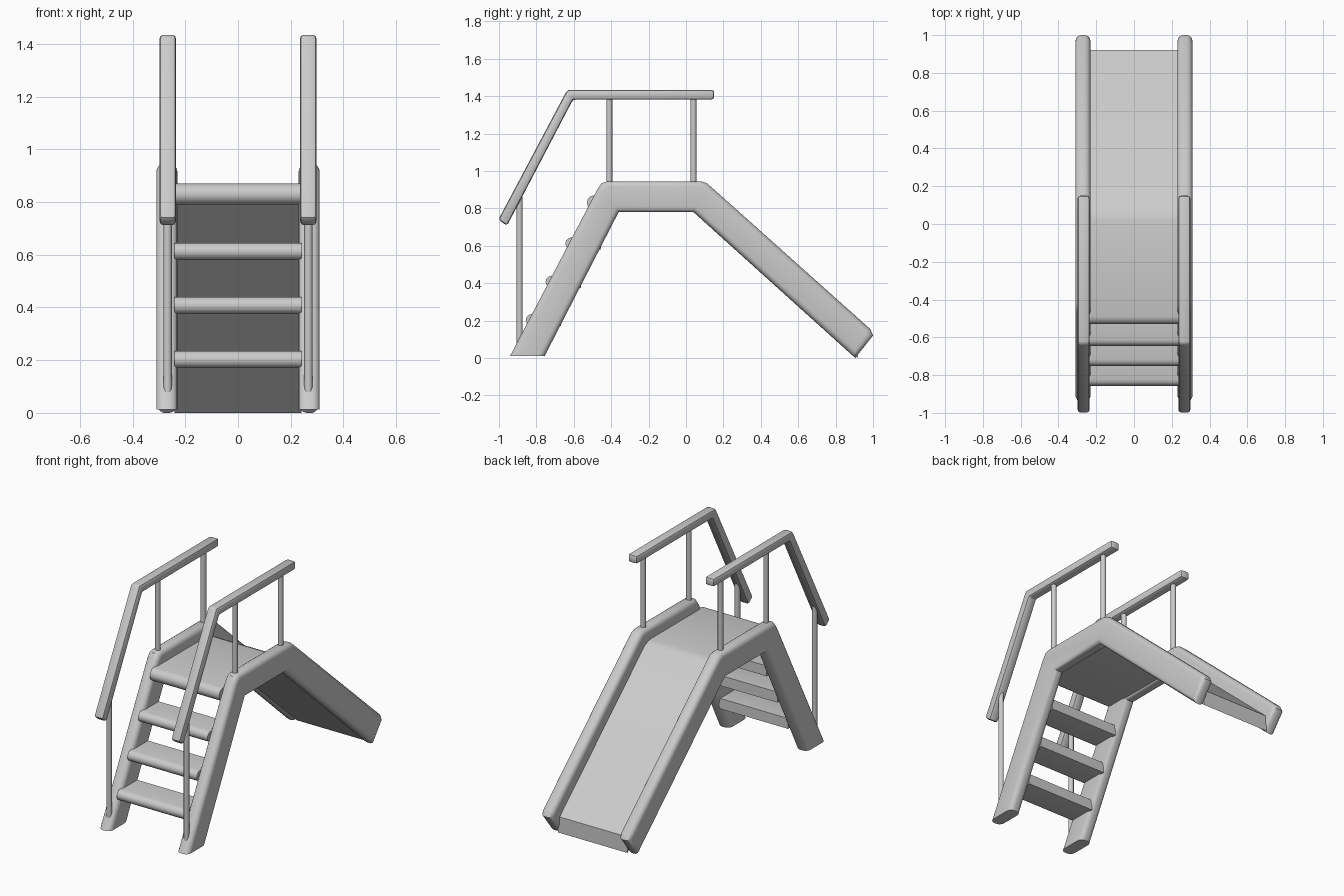
import bpy, bmesh, math

if "Cube" in bpy.data.objects:
    bpy.data.objects.remove(bpy.data.objects["Cube"])


def finish(bm, name, mirror=False):
    bmesh.ops.recalc_face_normals(bm, faces=bm.faces)
    mesh = bpy.data.meshes.new(name)
    bm.to_mesh(mesh)
    bm.free()
    obj = bpy.data.objects.new(name, mesh)
    bpy.context.collection.objects.link(obj)
    bpy.ops.object.select_all(action='DESELECT')
    obj.select_set(True)
    bpy.context.view_layer.objects.active = obj
    bpy.ops.object.shade_smooth_by_angle(angle=math.radians(35))
    if mirror:
        obj.modifiers.new("mirror", 'MIRROR')
    return obj


def extrude_profile(name, profile, x0, x1, bevel=0, segments=3, keep=None, mirror=False):
    """Extrude a (y, z) outline from x0 to x1; bevel the edges accepted by keep()."""
    bm = bmesh.new()
    face = bm.faces.new([bm.verts.new((x0, y, z)) for y, z in profile])
    ext = bmesh.ops.extrude_face_region(bm, geom=[face])
    verts = [v for v in ext['geom'] if isinstance(v, bmesh.types.BMVert)]
    bmesh.ops.translate(bm, verts=verts, vec=(x1 - x0, 0, 0))
    bmesh.ops.recalc_face_normals(bm, faces=bm.faces)
    if bevel:
        edges = [e for e in bm.edges if keep(e)]
        bmesh.ops.bevel(bm, geom=edges, offset=bevel, offset_type='OFFSET',
                        segments=segments, profile=0.5, affect='EDGES')
    return finish(bm, name, mirror)


def nose(y, z0, z1):
    """Rounded front edge, from bottom to top."""
    r = (z1 - z0) / 2
    pts = []
    for i in range(7):
        a = math.pi * i / 6
        pts.append((y + r * (1 - math.sin(a)), z0 + r - r * math.cos(a)))
    return pts


# Side rails: ladder leg, platform side and slide side in one bent beam
def rail_edge(e):
    a, b = (v.co for v in e.verts)
    return abs(a.x - b.x) < 1e-4 and not (a.z < 0.02 and b.z < 0.02)


extrude_profile("side_rail",
                [(-0.94, 0.012), (-0.755, 0.012), (-0.36, 0.78), (0.04, 0.78),
                 (0.905, 0.0), (1.0, 0.12), (0.985, 0.155), (0.14, 0.91),
                 (0.11, 0.935), (0.08, 0.945), (-0.42, 0.945), (-0.45, 0.935),
                 (-0.475, 0.9)],
                0.23, 0.31, 0.03, 4, rail_edge, True)

# Platform and chute as one bent panel
extrude_profile("platform_and_chute",
                nose(-0.53, 0.79, 0.87) +
                [(0.02, 0.87), (0.05, 0.864), (0.08, 0.85),
                 (0.92, 0.10), (0.92, 0.0), (0.04, 0.79)],
                -0.24, 0.24)

# Ladder steps
for i in range(3):
    y, z = -0.857 + 0.106 * i, 0.17 + 0.205 * i
    extrude_profile(f"step_{i + 1}",
                    nose(y, z, z + 0.065) + [(y + 0.19, z + 0.065), (y + 0.19, z)],
                    -0.24, 0.24)

# Handrails
extrude_profile("handrail",
                [(-1.003, 0.74), (-0.957, 0.707), (-0.604, 1.382), (0.15, 1.382),
                 (0.15, 1.434), (-0.635, 1.434)],
                0.235, 0.298, 0.014, 2, lambda e: True, True)

# Handrail posts
for name, y, z0, z1 in (("ladder_post", -0.89, 0.07, 0.90),
                        ("platform_front_post", -0.41, 0.90, 1.41),
                        ("platform_back_post", 0.04, 0.90, 1.41)):
    bm = bmesh.new()
    bmesh.ops.create_cone(bm, cap_ends=True, segments=12, radius1=0.016,
                          radius2=0.016, depth=z1 - z0)
    bmesh.ops.translate(bm, verts=bm.verts, vec=(0.267, y, (z0 + z1) / 2))
    finish(bm, name, True)
